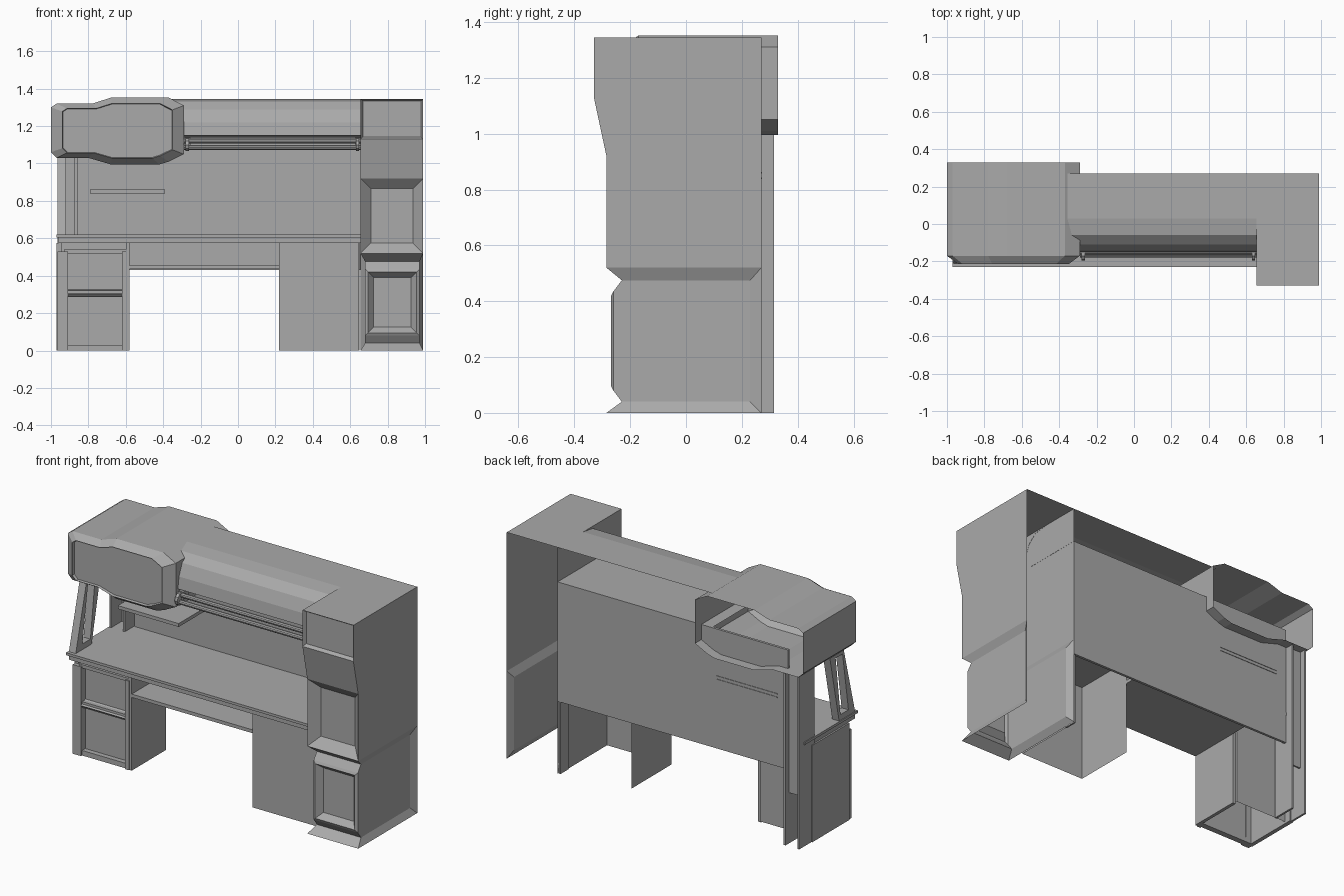
import bpy, bmesh, math
from mathutils import Vector

if "Cube" in bpy.data.objects:
    bpy.data.objects.remove(bpy.data.objects["Cube"], do_unlink=True)

GREY = (0.4, 0.4, 0.4, 1)
mat = bpy.data.materials.new("plain grey")
mat.use_nodes = True
mat.diffuse_color = GREY
mat.node_tree.nodes["Principled BSDF"].inputs["Base Color"].default_value = GREY


def finish(name, bm):
    mesh = bpy.data.meshes.new(name)
    bm.to_mesh(mesh)
    bm.free()
    mesh.materials.append(mat)
    ob = bpy.data.objects.new(name, mesh)
    bpy.context.scene.collection.objects.link(ob)
    return ob


def box(name, x, y, z, open_back=False, open_bottom=False):
    bm = bmesh.new()
    bmesh.ops.create_cube(bm, size=1)
    for v in bm.verts:
        v.co = [a + (b - a) * (c + 0.5) for (a, b), c in zip((x, y, z), v.co)]
    bm.normal_update()
    gone = [f for f in bm.faces if (open_back and f.normal.y > 0.9)
            or (open_bottom and f.normal.z < -0.9)]
    bmesh.ops.delete(bm, geom=gone, context='FACES')
    return finish(name, bm)


def loft(rings, closed=True, cap_end=False):
    """Join matching rings of points with quads."""
    bm = bmesh.new()
    rows = [[bm.verts.new(p) for p in r] for r in rings]
    n = len(rows[0])
    for a, b in zip(rows, rows[1:]):
        for i in range(n if closed else n - 1):
            j = (i + 1) % n
            bm.faces.new((a[i], a[j], b[j], b[i]))
    if cap_end:
        bm.faces.new(rows[-1])
    bmesh.ops.recalc_face_normals(bm, faces=bm.faces)
    bm.normal_update()
    return bm


def recess(bm, z_mid, border, depth):
    """Sink a bordered panel into the front face at a given height."""
    bm.normal_update()
    face = min((f for f in bm.faces if abs(f.normal.y) > 0.95),
               key=lambda f: abs(f.calc_center_median().z - z_mid)
               + f.calc_center_median().y)
    bmesh.ops.inset_region(bm, faces=[face], thickness=border, use_even_offset=True)
    for v in face.verts:
        v.co.y += depth


# Tall tower, open at the back, with a pinched waist and foot
levels = [  # z, side inset, front y
    (0, 0, -.285), (.04, .025, -.23), (.08, .025, -.26), (.435, .025, -.26),
    (.475, .025, -.23), (.52, 0, -.285), (.92, 0, -.285), (1.13, 0, -.33), (1.345, 0, -.33)]
rings = []
for z, i, yf in levels:
    a, b, yb = .655 + i, .99 - i * .8, .27 - i * 1.6
    rings.append([(.655, .27, z), (a, yb, z), (a, yf, z), (b, yf, z), (b, yb, z), (.99, .27, z)])
tower = loft(rings, closed=False, cap_end=True)
recess(tower, .26, .015, -.008)
recess(tower, .26, .03, .035)
recess(tower, .72, .055, .05)
recess(tower, 1.24, .012, .02)
finish("tower", tower)

# Left head: faceted housing, open at the back
outline = [(-1, 1.3), (-.97, 1.32), (-.78, 1.32), (-.68, 1.352), (-.37, 1.352), (-.29, 1.31),
           (-.29, 1.05), (-.37, 1.01), (-.42, .995), (-.68, .995), (-.8, 1.03), (-.97, 1.03), (-1, 1.06)]
centre = Vector((-.645, 1.18))


def head_ring(y, sx, sz):
    return [(centre.x + (x - centre.x) * sx, y, centre.y + (z - centre.y) * sz) for x, z in outline]


finish("head_housing", loft([head_ring(.33, 1, 1), head_ring(-.17, 1, 1), head_ring(-.215, .83, .82),
                             head_ring(-.2, .82, .8)], cap_end=True))

# Overhead hood: rounded front, shelf below, open at the back
hood = [(.27, 1.345), (.03, 1.345), (-.06, 1.332), (-.11, 1.29), (-.14, 1.22), (-.15, 1.15),
        (-.1, 1.14), (.27, 1.14)]
finish("hood", loft([[(x, y, z) for y, z in hood] for x in (-.36, .656)], closed=False))


def rod(name, x0, x1, y, z, r):
    ring = [(math.cos(k * math.tau / 10) * r + y, math.sin(k * math.tau / 10) * r + z) for k in range(10)]
    bm = loft([[(x, a, b) for a, b in ring] for x in (x0, x1)], cap_end=True)
    bmesh.ops.holes_fill(bm, edges=bm.edges)
    finish(name, bm)


# Rails under the hood with end collars
rod("rail_upper", -.29, .655, -.15, 1.12, .014)
rod("rail_lower", -.29, .655, -.165, 1.085, .014)
for side, x in (("right", -.28), ("left", .63)):
    rod("rail_collar_" + side, x, x + .018, -.16, 1.1, .036)
    box("rail_bracket_" + side, (x - .005, x + .025), (-.15, -.1), (1.075, 1.14))

# Desk top, back panel and small shelf
box("desk_top", (-.97, .655), (-.23, .27), (.605, .62))
box("desk_apron", (-.96, .655), (-.215, .26), (.575, .605))
box("back_panel", (-.86, .655), (.255, .27), (.43, 1.14))
box("shelf", (-.79, -.39), (0, .255), (.84, .86))
for z in (.84, .86):
    box("shelf_seam", (-.79, -.39), (.27, .273), (z - .003, z + .003))

# Tray between the pedestals
box("tray", (-.58, .22), (-.17, .255), (.435, .455))
box("tray_back", (-.58, .22), (.1, .11), (.455, .575))

# Right-hand pedestal with two sunken drawers
box("pedestal_side_outer", (-.97, -.945), (-.15, .2), (0, .575))
box("pedestal_side_inner", (-.6, -.58), (-.17, .15), (0, .575))
box("pedestal_body", (-.945, -.6), (-.135, .16), (.01, .575), open_bottom=True)
for x in ((-.965, -.91), (-.62, -.595)):
    box("drawer_stile", x, (-.175, -.13), (0, .53))
for z in ((0, .03), (.285, .32), (.52, .54)):
    box("drawer_rail", (-.93, -.6), (-.165, -.13), z)
grip = [(-.165, .29), (-.175, .3), (-.135, .325)]
finish("drawer_grip", loft([[(x, y, z) for y, z in grip] for x in (-.91, -.62)]))

# Left-hand pedestal, plain and open at the back
box("left_pedestal", (.22, .645), (-.18, .2), (0, .575), open_back=True, open_bottom=True)
box("left_pedestal_fin", (.64, .65), (.19, .265), (0, .575))

# Tall rear fins behind the small pedestal
for x in (-.965, -.875):
    box("rear_fin", (x, x + .012), (.17, .315), (0, 1.03))
box("rear_fin_web", (-.96, -.87), (.27, .28), (.3, 1.03))

# Leaning slotted support between desk and head
slope = [(-.21, .62), (-.06, .62), (.03, 1.04), (-.1, 1.04)]
mid = Vector((sum(p[0] for p in slope) / 4, sum(p[1] for p in slope) / 4))
slot = [(mid.x + (y - mid.x) * .5, mid.y + (z - mid.y) * .84) for y, z in slope]
bm = bmesh.new()
parts = [[[bm.verts.new((x, y, z)) for y, z in ring] for ring in (slope, slot)] for x in (-.965, -.92)]
for i in range(4):
    j = (i + 1) % 4
    (a, b), (c, d) = parts
    for quad in ((a[i], a[j], b[j], b[i]), (c[i], c[j], d[j], d[i]),
                 (a[i], a[j], c[j], c[i]), (b[i], b[j], d[j], d[i])):
        bm.faces.new(quad)
bmesh.ops.recalc_face_normals(bm, faces=bm.faces)
finish("slotted_support", bm)
